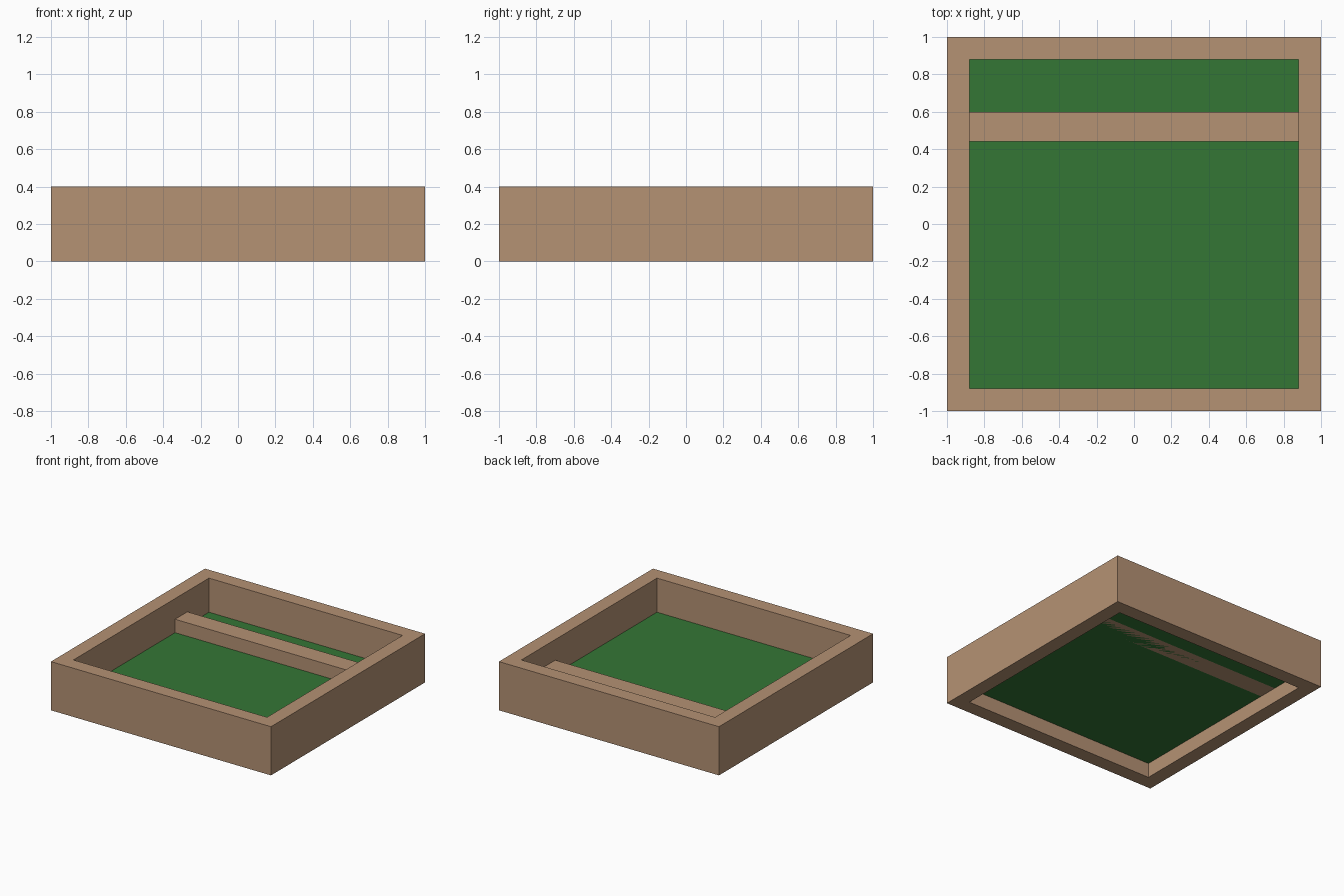
import bpy
import bmesh
from mathutils import Matrix, Vector

default_cube = bpy.data.objects.get("Cube")
if default_cube:
    bpy.data.objects.remove(default_cube, do_unlink=True)

OUTER, INNER, HEIGHT = 1.0, 0.88, 0.4
BED_Z, BAR_TOP = 0.12, 0.23
BAR_FRONT, BAR_BACK = 0.44, 0.6


def make_material(name, color):
    mat = bpy.data.materials.new(name)
    mat.use_nodes = True
    mat.diffuse_color = color
    mat.node_tree.nodes["Principled BSDF"].inputs["Base Color"].default_value = color
    return mat


def finish(name, bm, mat):
    bmesh.ops.recalc_face_normals(bm, faces=bm.faces)
    mesh = bpy.data.meshes.new(name)
    bm.to_mesh(mesh)
    bm.free()
    mesh.materials.append(mat)
    obj = bpy.data.objects.new(name, mesh)
    bpy.context.collection.objects.link(obj)
    return obj


def square_ring(bm, half, z):
    corners = ((-1, -1), (1, -1), (1, 1), (-1, 1))
    return [bm.verts.new((half * x, half * y, z)) for x, y in corners]


wood = make_material("tan wood", (0.462, 0.287, 0.174, 1))
green = make_material("grass green", (0.034, 0.181, 0.036, 1))

# Open square frame with mitred corners
bm = bmesh.new()
section = ((OUTER, 0), (OUTER, HEIGHT), (INNER, HEIGHT), (INNER, 0))
rings = [square_ring(bm, half, z) for half, z in section]
for i, ring in enumerate(rings):
    following = rings[(i + 1) % 4]
    for j in range(4):
        k = (j + 1) % 4
        bm.faces.new((ring[j], ring[k], following[k], following[j]))
finish("wooden_frame", bm, wood)

# Flat green bed inside the frame
bm = bmesh.new()
bm.faces.new(square_ring(bm, INNER, BED_Z))
finish("green_bed", bm, green)

# Low cross bar resting on the bed
bm = bmesh.new()
size = Vector((2 * INNER, BAR_BACK - BAR_FRONT, BAR_TOP - BED_Z))
centre = Vector((0, (BAR_FRONT + BAR_BACK) / 2, (BED_Z + BAR_TOP) / 2))
bmesh.ops.create_cube(bm, size=1, matrix=Matrix.LocRotScale(centre, None, size))
finish("cross_bar", bm, wood)
